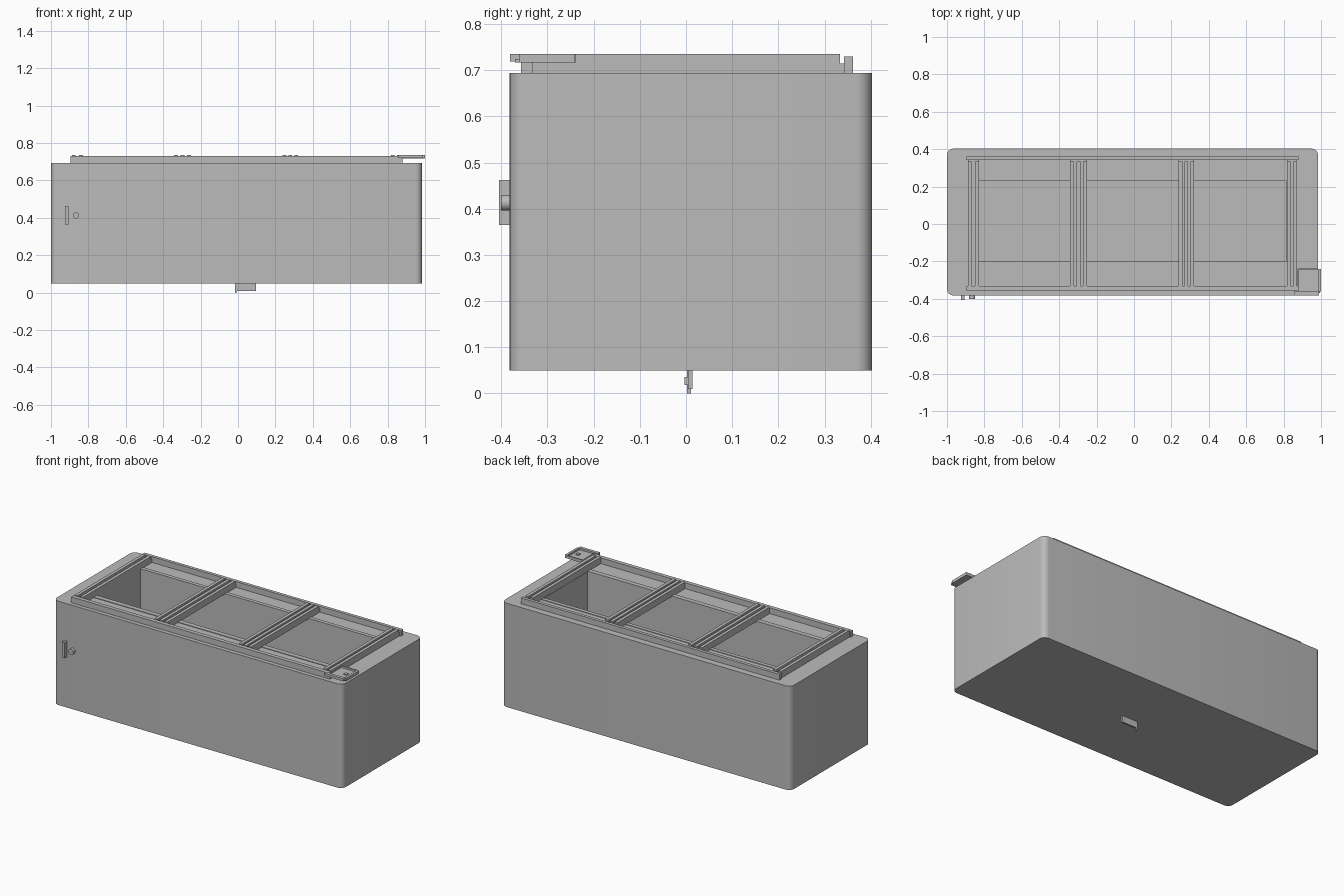
import bpy, bmesh, math

if "Cube" in bpy.data.objects:
    bpy.data.objects.remove(bpy.data.objects["Cube"])

grey = bpy.data.materials.new("light_grey")
grey.diffuse_color = (0.5, 0.5, 0.5, 1)
grey.use_nodes = True
grey.node_tree.nodes["Principled BSDF"].inputs["Base Color"].default_value = grey.diffuse_color


def box(name, x0, x1, y0, y1, z0, z1, corner=0.0):
    """Box from its limits; optional rounding of the vertical edges."""
    bm = bmesh.new()
    bmesh.ops.create_cube(bm, size=1)
    for v in bm.verts:
        v.co.x = x0 if v.co.x < 0 else x1
        v.co.y = y0 if v.co.y < 0 else y1
        v.co.z = z0 if v.co.z < 0 else z1
    if corner:
        upright = [e for e in bm.edges
                   if abs(e.verts[0].co.z - e.verts[1].co.z) > 0.001]
        bmesh.ops.bevel(bm, geom=upright, offset=corner, segments=6,
                        profile=0.5, affect='EDGES')
    return finish(name, bm)


def finish(name, bm):
    me = bpy.data.meshes.new(name)
    bm.to_mesh(me)
    bm.free()
    me.materials.append(grey)
    ob = bpy.data.objects.new(name, me)
    bpy.context.collection.objects.link(ob)
    return ob


def cut(target, cutter):
    mod = target.modifiers.new("cut", 'BOOLEAN')
    mod.object = cutter
    mod.operation = 'DIFFERENCE'
    mod.solver = 'EXACT'
    cutter.hide_render = True
    bpy.context.view_layer.objects.active = target
    bpy.ops.object.modifier_apply(modifier=mod.name)
    bpy.data.objects.remove(cutter)


def smooth(ob):
    bpy.ops.object.select_all(action='DESELECT')
    ob.select_set(True)
    bpy.context.view_layer.objects.active = ob
    bpy.ops.object.shade_smooth_by_angle(angle=math.radians(30))


# Chest body with open cavity
body = box("chest_body", -1.0, 0.984, -0.382, 0.403, 0.05, 0.694, 0.035)
cut(body, box("cavity_cutter", -0.83, 0.815, -0.20, 0.23, 0.15, 0.9))
smooth(body)

# Thin lips along the long sides of the opening
box("back_lip", -0.83, 0.815, 0.23, 0.254, 0.69, 0.698)
box("front_lip", -0.83, 0.815, -0.23, -0.20, 0.69, 0.698)

# Long rails of the lid frame
box("front_rail", -0.895, 0.88, -0.357, -0.332, 0.694, 0.73)
box("back_rail", -0.895, 0.88, 0.342, 0.362, 0.694, 0.73)

# Cross bars: grooved bases with raised ridges
groups = [(-0.888, -0.85), (-0.342, -0.307, -0.272),
          (0.238, 0.27, 0.302), (0.817, 0.85)]
for i, starts in enumerate(groups):
    box(f"cross_base_{i}", starts[0], starts[-1] + 0.02, -0.332, 0.342, 0.694, 0.715)
    for j, x in enumerate(starts):
        box(f"cross_ridge_{i}_{j}", x, x + 0.02, -0.332, 0.333, 0.71, 0.735)

# Corner tray with raised rim
box("tray_floor", 0.873, 0.995, -0.37, -0.24, 0.717, 0.724)
box("tray_front_rim", 0.856, 0.99, -0.381, -0.362, 0.719, 0.735)
box("tray_outer_rim", 0.985, 1.0, -0.362, -0.24, 0.717, 0.735)
box("tray_back_rim", 0.873, 0.985, -0.246, -0.238, 0.717, 0.735)
box("tray_inner_rim", 0.873, 0.88, -0.362, -0.246, 0.717, 0.735)
box("tray_catch", 0.945, 0.965, -0.315, -0.295, 0.72, 0.73)

# Front handle and round knob
box("front_handle", -0.925, -0.906, -0.405, -0.38, 0.365, 0.462)
bm = bmesh.new()
bmesh.ops.create_cone(bm, cap_ends=True, segments=24, radius1=0.017,
                      radius2=0.017, depth=0.022)
knob = finish("front_knob", bm)
knob.rotation_euler.x = math.pi / 2
knob.location = (-0.866, -0.39, 0.413)
smooth(knob)

# Small tab under the floor
box("tab_plate", -0.005, 0.095, 0.004, 0.014, 0.01, 0.051)
box("tab_post", -0.015, -0.005, 0.002, 0.011, 0.0, 0.051)
box("tab_button", 0.037, 0.075, -0.003, 0.005, 0.018, 0.036)
